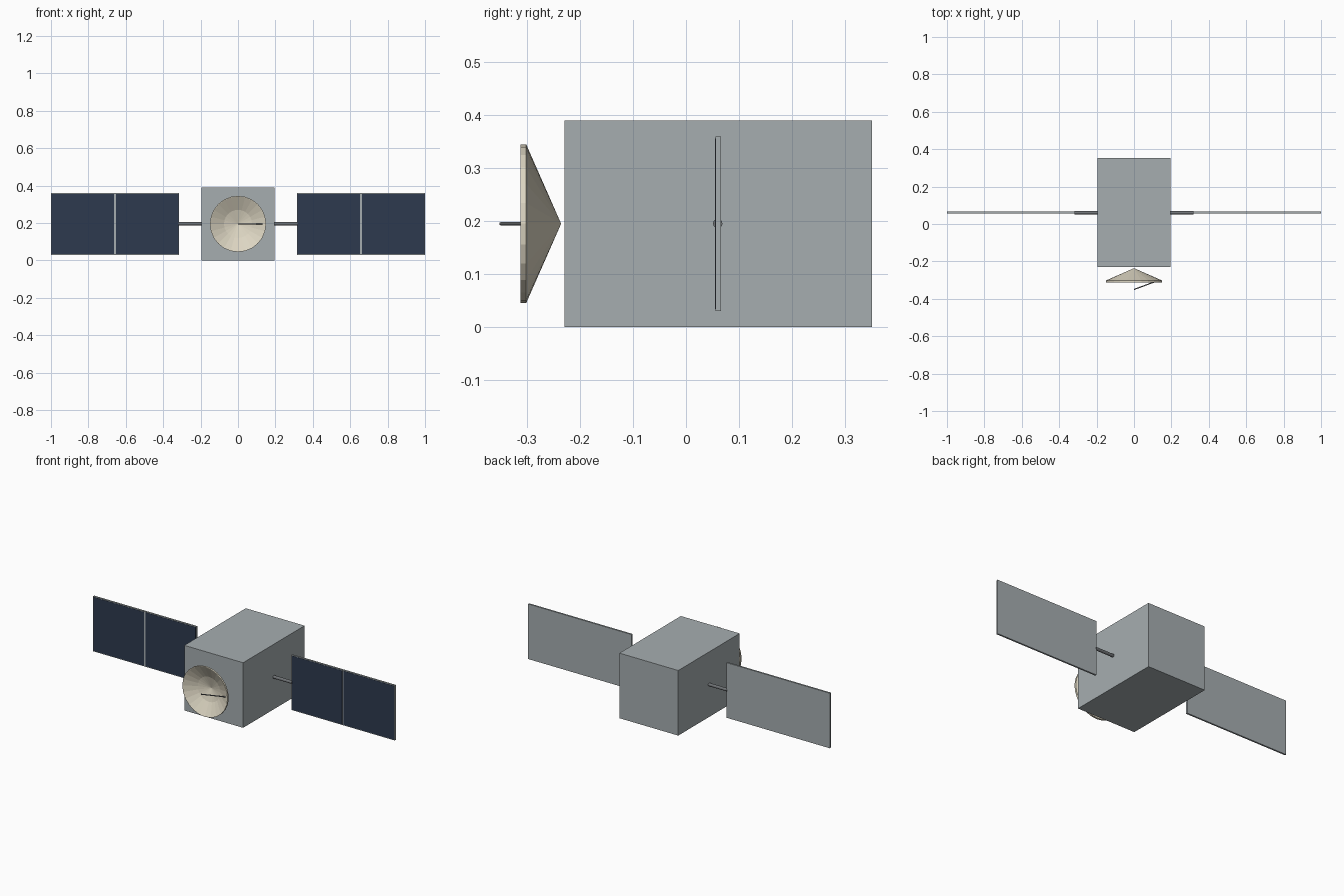
import bpy, bmesh
from math import cos, sin, pi
from mathutils import Vector

old = bpy.data.objects.get("Cube")
if old:
    bpy.data.objects.remove(old, do_unlink=True)


def material(name, rgb):
    m = bpy.data.materials.new(name)
    m.use_nodes = True
    m.diffuse_color = (*rgb, 1)
    m.node_tree.nodes["Principled BSDF"].inputs["Base Color"].default_value = (*rgb, 1)
    return m


GREY = material("hull grey", (0.38, 0.42, 0.435))
BLUE = material("solar cell blue", (0.026, 0.042, 0.078))
CREAM = material("dish cream", (0.72, 0.67, 0.54))
DARK = material("strut grey", (0.16, 0.17, 0.18))


def finish(bm, name, mat):
    bmesh.ops.recalc_face_normals(bm, faces=bm.faces)
    mesh = bpy.data.meshes.new(name)
    bm.to_mesh(mesh)
    bm.free()
    mesh.materials.append(mat)
    obj = bpy.data.objects.new(name, mesh)
    bpy.context.collection.objects.link(obj)
    return obj


def box(name, lo, hi, mat):
    lo, hi = Vector(lo), Vector(hi)
    bm = bmesh.new()
    bmesh.ops.create_cube(bm, size=1)
    for v in bm.verts:
        v.co = (lo + hi) / 2 + v.co * (hi - lo)
    return finish(bm, name, mat)


def rod(name, a, b, radius, mat, sides=12):
    a, b = Vector(a), Vector(b)
    bm = bmesh.new()
    bmesh.ops.create_cone(bm, cap_ends=True, segments=sides, radius1=radius,
                          radius2=radius, depth=(b - a).length)
    turn = (b - a).to_track_quat("Z", "Y")
    for v in bm.verts:
        v.co = turn @ v.co + (a + b) / 2
    return finish(bm, name, mat)


def lathe_y(name, profile, z, sides, mat):
    """Revolve (radius, y) points about the y direction at height z."""
    bm = bmesh.new()
    rings = []
    for r, y in profile:
        count = sides if r else 1
        rings.append([bm.verts.new((r * cos(2 * pi * i / sides), y,
                                    z + r * sin(2 * pi * i / sides)))
                      for i in range(count)])
    for a, b in zip(rings, rings[1:]):
        for i in range(sides):
            j = (i + 1) % sides
            corners = [a[i % len(a)], a[j % len(a)], b[j % len(b)], b[i % len(b)]]
            bm.faces.new(list(dict.fromkeys(corners)))
    return finish(bm, name, mat)


MID = 0.195      # height of the central axis
WING_Y = 0.06    # depth of the solar wings

# Main body
box("body", (-0.195, -0.23, 0), (0.195, 0.352, 0.39), GREY)

# Dish: pointed back, short rim, stepped hollow front
lathe_y("dish", [(0, -0.236), (0.15, -0.302), (0.15, -0.313), (0.147, -0.313),
                 (0.075, -0.274), (0, -0.252)], MID, 24, CREAM)
rod("dish_feed", (0.13, -0.302, MID), (0, -0.35, MID), 0.003, DARK)

# Solar wings, one on each side
for side, s in (("left", 1), ("right", -1)):
    rod(side + "_wing_strut", (s * 0.19, WING_Y, MID), (s * 0.318, WING_Y, MID), 0.009, DARK)
    x0, x1 = sorted((s * 0.315, s))
    box(side + "_wing_frame", (x0, 0.056, 0.03), (x1, 0.066, 0.36), GREY)
    middle = (x0 + x1) / 2
    for i, (a, b) in enumerate(((x0 + 0.004, middle - 0.005), (middle + 0.005, x1 - 0.004))):
        box(f"{side}_solar_cells_{i + 1}", (a, 0.055, 0.034), (b, 0.0565, 0.356), BLUE)
